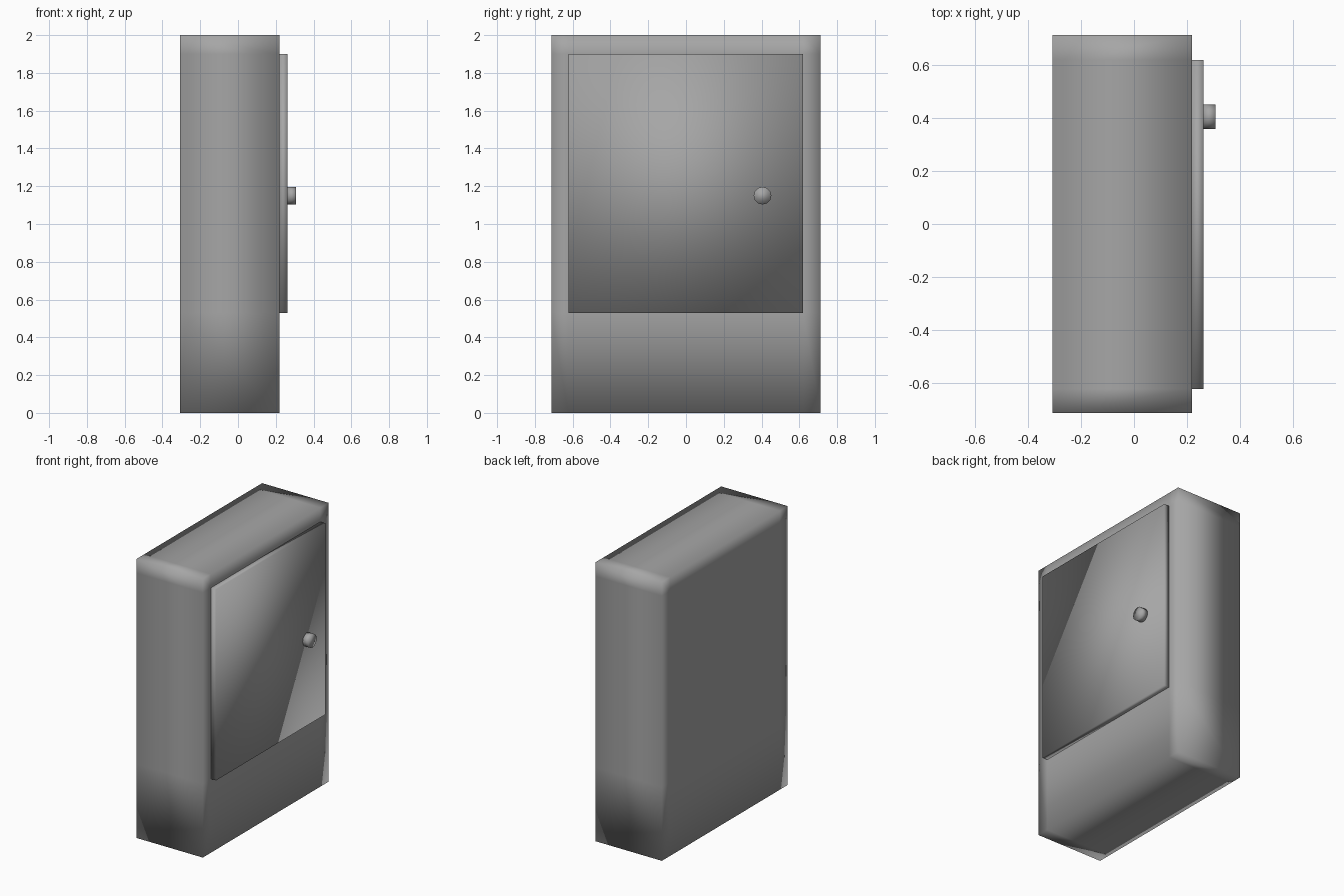
import bpy, bmesh
from math import radians
from mathutils import Matrix, Vector

if "Cube" in bpy.data.objects:
    bpy.data.objects.remove(bpy.data.objects["Cube"])

# Dark grey finish shared by all parts
grey = bpy.data.materials.new("dark_grey")
grey.diffuse_color = (0.38, 0.38, 0.38, 1)
grey.use_nodes = True
grey.node_tree.nodes["Principled BSDF"].inputs["Base Color"].default_value = grey.diffuse_color


def finish(name, bm):
    """Turn a bmesh into a smooth-shaded object."""
    bmesh.ops.recalc_face_normals(bm, faces=bm.faces)
    for f in bm.faces:
        f.smooth = True
    mesh = bpy.data.meshes.new(name)
    bm.to_mesh(mesh)
    bm.free()
    mesh.materials.append(grey)
    obj = bpy.data.objects.new(name, mesh)
    bpy.context.collection.objects.link(obj)
    return obj


def box(lo, hi):
    lo, hi = Vector(lo), Vector(hi)
    bm = bmesh.new()
    bmesh.ops.create_cube(bm, size=1, matrix=Matrix.Translation((lo + hi) / 2)
                          @ Matrix.Diagonal((*(hi - lo), 1)))
    return bm


# Cabinet body, with edge loops running around it in line with the door
bm = box((-0.308, -0.713, 0), (0.22, 0.713, 2))
for co, axis in (((0, -0.623, 0), (0, 1, 0)), ((0, 0.62, 0), (0, 1, 0)),
                 ((0, 0, 0.53), (0, 0, 1)), ((0, 0, 1.9), (0, 0, 1))):
    bmesh.ops.bisect_plane(bm, geom=bm.verts[:] + bm.edges[:] + bm.faces[:],
                           plane_co=co, plane_no=axis)
finish("cabinet_body", bm)

# Door panel
finish("door", box((0.22, -0.623, 0.53), (0.262, 0.62, 1.9)))

# Round knob
bm = bmesh.new()
bmesh.ops.create_cone(bm, cap_ends=True, segments=12, radius1=0.047, radius2=0.047,
                      depth=0.046, matrix=Matrix.Translation((0.285, 0.405, 1.15))
                      @ Matrix.Rotation(radians(90), 4, 'Y'))
finish("door_knob", bm)
